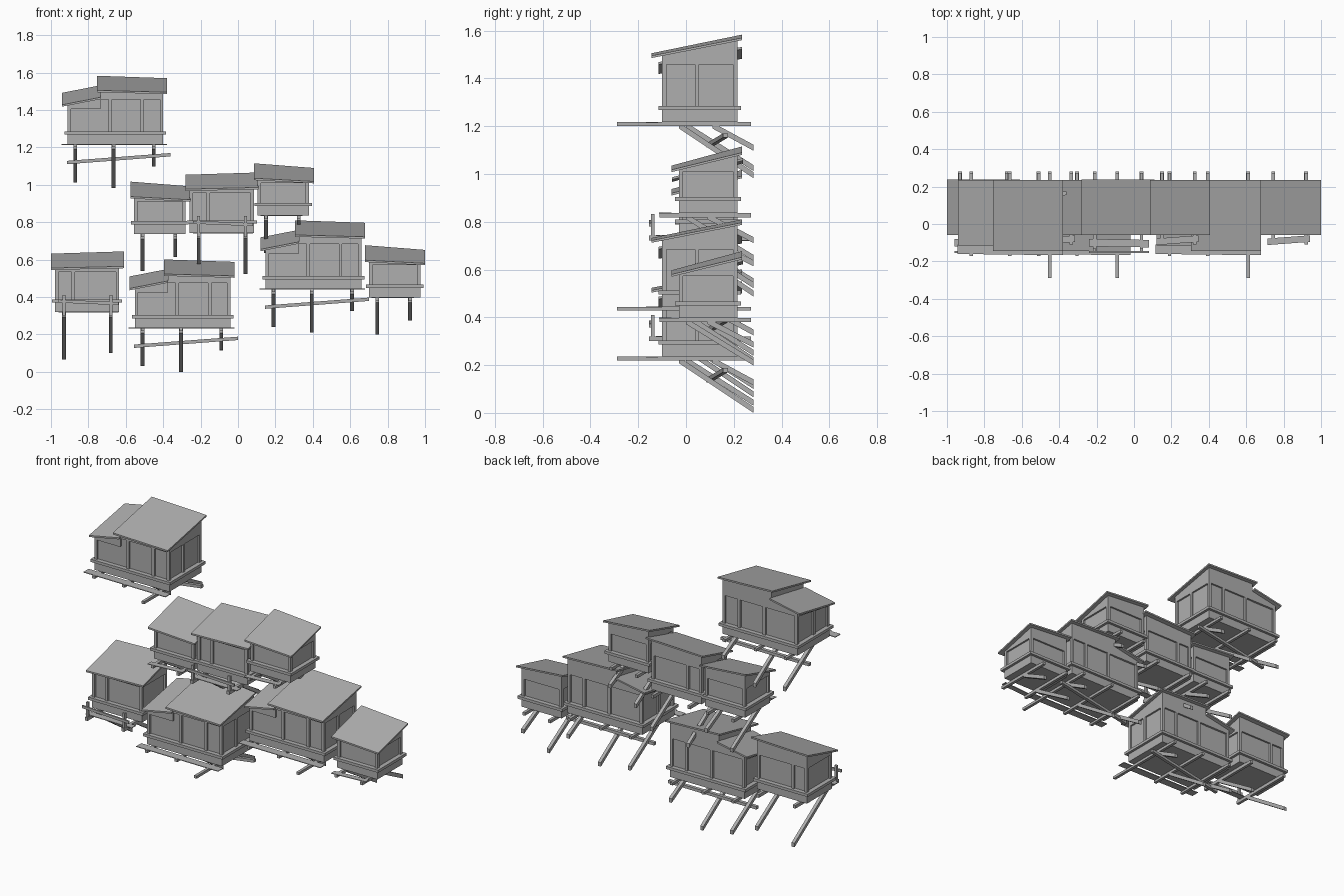
import bpy, bmesh
from mathutils import Vector

if "Cube" in bpy.data.objects:
    bpy.data.objects.remove(bpy.data.objects["Cube"])

QUADS = [(0, 1, 3, 2), (4, 6, 7, 5), (0, 4, 5, 1), (2, 3, 7, 6), (0, 2, 6, 4), (1, 5, 7, 3)]
offsets = [(0, 0)]
grey = bpy.data.materials.new("dark_grey")
grey.diffuse_color = (0.43, 0.43, 0.43, 1)
grey.use_nodes = True
grey.node_tree.nodes["Principled BSDF"].inputs["Base Color"].default_value = grey.diffuse_color


def make(name, pts):
    # eight corners ordered x, then y, then z; linked copy for every house of this type
    bm = bmesh.new()
    vs = [bm.verts.new(p) for p in pts]
    for q in QUADS:
        bm.faces.new([vs[i] for i in q])
    bmesh.ops.recalc_face_normals(bm, faces=bm.faces)
    me = bpy.data.meshes.new(name)
    bm.to_mesh(me)
    bm.free()
    me.materials.append(grey)
    for dx, dz in offsets:
        ob = bpy.data.objects.new(name, me)
        ob.location = (dx, 0, dz)
        bpy.context.collection.objects.link(ob)


def height(z, x, y):
    return z(x, y) if callable(z) else z


def box(name, x0, x1, y0, y1, z0, z1):
    """Box whose bottom and top heights may be numbers or functions of x, y."""
    make(name, [(x, y, height(z, x, y)) for x in (x0, x1) for y in (y0, y1) for z in (z0, z1)])


def bar(name, a, b, w, h):
    """Beam between two points, ends cut square to its main axis."""
    a, b = Vector(a), Vector(b)
    along_x = abs((b - a).x) > abs((b - a).y)
    side = Vector((0, w / 2, 0)) if along_x else Vector((w / 2, 0, 0))
    make(name, [p + s * side + Vector((0, 0, t * h / 2)) for p in (a, b) for s in (-1, 1) for t in (-1, 1)])


def roof(name, x0, x1, y0, y1, fl, fr, bl, br, t=0.01):
    """Leaning roof slab from four corner heights; returns its underside height."""
    def top(x, y):
        u, v = (x - x0) / (x1 - x0), (y - y0) / (y1 - y0)
        return (fl * (1 - u) + fr * u) * (1 - v) + (bl * (1 - u) + br * u) * v
    under = lambda x, y: top(x, y) - t
    box(name, x0, x1, y0, y1, under, top)
    return under


def walls(x0, x1, y0, y1, f, sections, xs, ys):
    """Recessed panels between posts; sections = (xa, xb, band bottom, roof underside)."""
    r, w = 0.011, 0.018
    box("floor_base", x0, x1, y0, y1, f, f + 0.055)
    box("sill_belt", x0 - 0.016, x1 + 0.016, y0 - 0.016, y1 + 0.016, f + 0.051, f + 0.068)
    for xa, xb, zb, under in sections:
        box("wall_band", xa, xb, y0, y1, zb, under)
        box("wall_panels", xa + (r if xa == x0 else 0), xb - (r if xb == x1 else 0),
            y0 + r, y1 - r, f + 0.05, lambda x, y: height(zb, x, y) + 0.005)
    for x in (x0 + w / 2, *xs, x1 - w / 2):
        top = next(s[2] for s in sections if x <= s[1])
        for ya, yb in ((y0, y0 + w), (y1 - w, y1)):
            box("wall_post", x - w / 2, x + w / 2, ya, yb, f + 0.05, top)
    for y in ys:
        box("side_post", x0, x0 + w, y - w / 2, y + w / 2, f + 0.05, sections[0][2])
        box("side_post", x1 - w, x1, y - w / 2, y + w / 2, f + 0.05, sections[-1][2])


def supports(f, items, h):
    """Floor beams with diagonal struts: (x, beam front y, strut start y, strut drop)."""
    for x, yf, ys, drop in items:
        box("floor_beam", x - 0.009, x + 0.009, yf, 0.272, f - h, f)
        bar("diagonal_strut", (x, ys, f - 0.014), (x, 0.282, f - drop + 0.013), 0.02, 0.025)


# Large house with a stepped double roof (three copies)
offsets = [(0, 0), (0.36, -0.982), (1.06, -0.773)]
f = 1.217
low = roof("low_roof", -0.94, -0.735, -0.115, 0.235, 1.428, 1.468, 1.492, 1.532)
high = roof("high_roof", -0.755, -0.38, -0.145, 0.235, 1.505, 1.495, 1.583, 1.57)
low_band = lambda x, y: 1.405 + 0.165 * (y + 0.1)
walls(-0.912, -0.4, -0.1, 0.215, f,
      [(-0.912, -0.735, low_band, low), (-0.735, -0.4, 1.457, high)], (-0.684, -0.512), (0.046,))
supports(f, [(-0.87, -0.17, 0.0, 0.205), (-0.665, -0.17, -0.03, 0.235), (-0.45, -0.288, 0.11, 0.12)], 0.016)
bar("cross_bar", (-0.915, 0.095, f - 0.098), (-0.36, 0.165, f - 0.056), 0.02, 0.018)
bar("front_plank", (-0.945, -0.135, f - 0.001), (-0.38, -0.142, f - 0.001), 0.05, 0.004)

# Medium house with a front railing (two copies)
offsets = [(0, 0), (0.72, 0.422)]
f = 0.32
under = roof("roof", -1.0, -0.61, -0.058, 0.238, 0.555, 0.564, 0.632, 0.644)
walls(-0.978, -0.635, -0.03, 0.215, f, [(-0.978, -0.635, 0.533, under)], (-0.88,), ())
supports(f, [(-0.93, -0.155, -0.06, 0.255), (-0.68, -0.155, -0.02, 0.22)], 0.02)
for x in (-0.93, -0.68):
    box("railing_post", x - 0.008, x + 0.008, -0.147, -0.132, f - 0.01, f + 0.09)
bar("railing", (-0.96, -0.15, f + 0.058), (-0.64, -0.15, f + 0.045), 0.01, 0.016)
bar("front_plank", (-0.96, -0.1, f), (-0.64, -0.105, f), 0.04, 0.004)

# Small house (three copies)
offsets = [(0, 0), (-1.255, 0.34), (-0.595, 0.438)]
f = 0.398
under = roof("roof", 0.68, 1.0, -0.06, 0.235, 0.597, 0.58, 0.677, 0.652)
walls(0.7, 0.975, -0.03, 0.215, f, [(0.7, 0.975, 0.572, under)], (), ())
supports(f, [(0.745, -0.11, 0.0, 0.2), (0.92, -0.11, 0.09, 0.125)], 0.018)
bar("front_plank", (0.715, -0.095, f), (0.94, -0.078, f), 0.035, 0.004)
